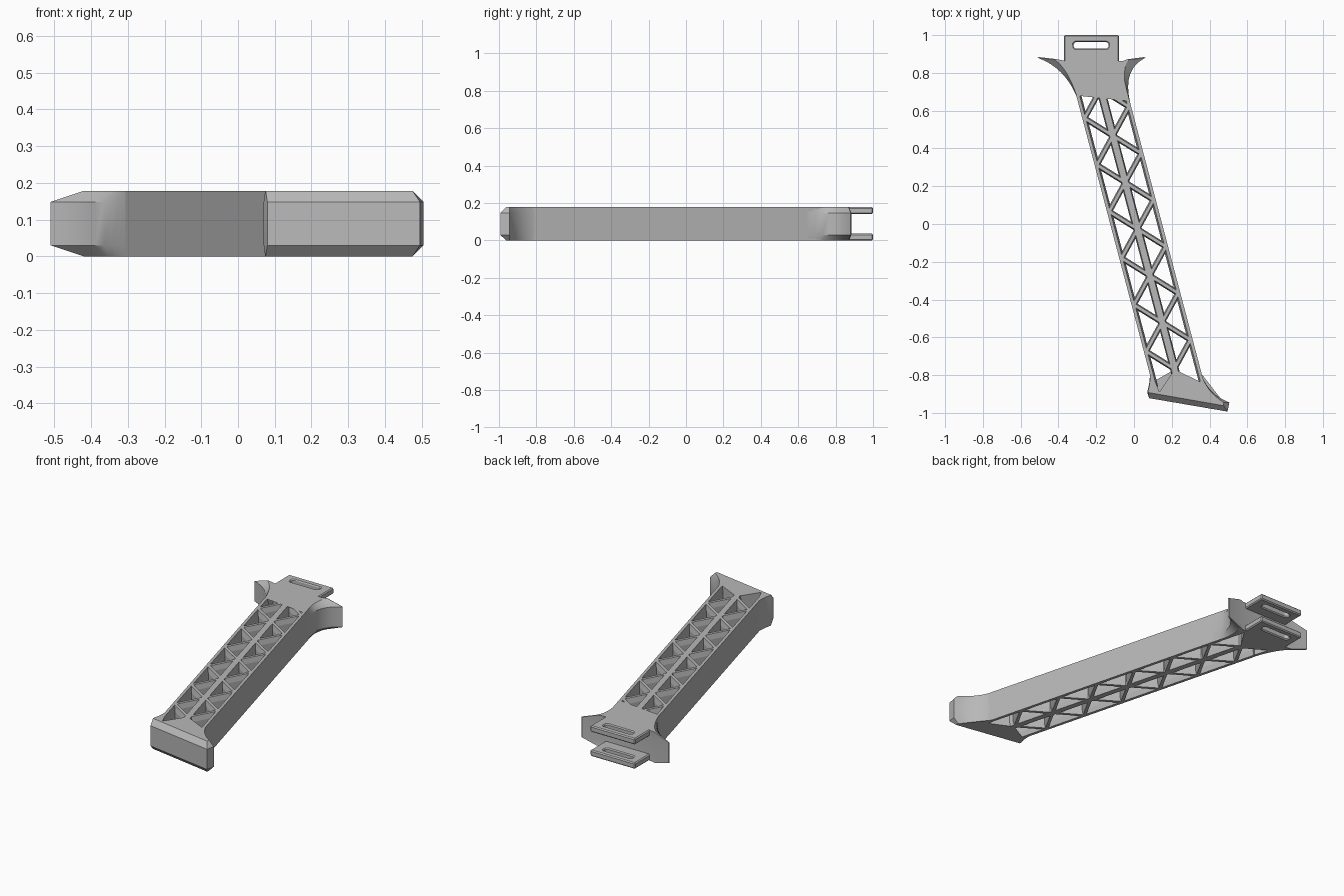
import bpy, bmesh, math
from mathutils import Vector

if "Cube" in bpy.data.objects:
    bpy.data.objects.remove(bpy.data.objects["Cube"])

HEIGHT, CHAMFER = 0.178, 0.03
START = Vector((-0.177, 0.714))          # first spine joint
ALONG = Vector((0.2553, -0.9669))        # direction of the slanted arm
ACROSS = Vector((0.9669, 0.2553))
BAY, BAYS, HALF = 0.2553, 6, 0.133

grey = bpy.data.materials.new("plain_grey")
grey.use_nodes = True
grey.diffuse_color = (0.48, 0.48, 0.48, 1)
grey.node_tree.nodes["Principled BSDF"].inputs["Base Color"].default_value = (0.48, 0.48, 0.48, 1)


def finish(bm, name):
    bmesh.ops.recalc_face_normals(bm, faces=bm.faces)
    mesh = bpy.data.meshes.new(name)
    bm.to_mesh(mesh)
    bm.free()
    mesh.materials.append(grey)
    obj = bpy.data.objects.new(name, mesh)
    bpy.context.collection.objects.link(obj)
    return obj


def loft(bm, middle, cap):
    """Upright prism whose top and bottom rims narrow from middle to cap."""
    layers = ((cap, 0), (middle, CHAMFER), (middle, HEIGHT - CHAMFER), (cap, HEIGHT))
    rings = [[bm.verts.new((p[0], p[1], z)) for p in pts] for pts, z in layers]
    n = len(middle)
    for low, high in zip(rings, rings[1:]):
        for i in range(n):
            j = (i + 1) % n
            bm.faces.new((low[i], low[j], high[j], high[i]))
    caps = [bm.faces.new(rings[0][::-1]), bm.faces.new(rings[-1])]
    bmesh.ops.triangulate(bm, faces=caps)


def arm(s, t):
    return START + ALONG * s + ACROSS * t


def bar(bm, p, q, wide, narrow):
    side = (q - p).normalized().orthogonal() / 2
    def rim(w):
        return [p + side * w, q + side * w, q - side * w, p - side * w]
    loft(bm, rim(wide), rim(narrow))


def curve(a, b, c, n=8):
    """Quadratic curve from a to c, pulled towards b."""
    a, b, c = Vector(a), Vector(b), Vector(c)
    return [a * (1 - t) ** 2 + b * 2 * t * (1 - t) + c * t * t
            for t in (i / n for i in range(n + 1))]


def smooth(obj):
    bpy.ops.object.select_all(action='DESELECT')
    obj.select_set(True)
    bpy.context.view_layer.objects.active = obj
    bpy.ops.object.shade_smooth_by_angle(angle=math.radians(25))


# Side walls, flat outside and chamfered inside
for name, sign, first, last in (("right_wall", -1, 0.0, 1.6), ("left_wall", 1, -0.06, 1.655)):
    bm = bmesh.new()
    def strip(inner):
        return [arm(first, sign * HALF), arm(last, sign * HALF),
                arm(last, sign * inner), arm(first, sign * inner)]
    loft(bm, strip(HALF - 0.026), strip(HALF - 0.017))
    finish(bm, name)

# Central spine
bm = bmesh.new()
bar(bm, arm(-0.05, 0), arm(BAY * BAYS + 0.05, 0), 0.046, 0.034)
finish(bm, "spine")

# Zigzag bracing on both sides of the spine
for name, sign in (("right_bracing", -1), ("left_bracing", 1)):
    bm = bmesh.new()
    for i in range(BAYS):
        outer = arm((i + 0.5) * BAY, sign * (HALF - 0.012))
        for end in (i, i + 1):
            bar(bm, arm(end * BAY, 0), outer, 0.03, 0.017)
    finish(bm, name)

# Head block with two swept horns
inside = [(-0.29, 0.69), (-0.315, 0.775), (-0.18, 0.695), (-0.09, 0.84), (-0.05, 0.69)]
middle = (curve((-0.51, 0.88), (-0.37, 0.83), (-0.306, 0.68)) + inside
          + curve((-0.022, 0.65), (-0.06, 0.82), (0.06, 0.88))
          + [(0.055, 0.884), (-0.06, 0.862), (-0.36, 0.862), (-0.505, 0.884)])
cap = (curve((-0.42, 0.87), (-0.35, 0.82), (-0.304, 0.68)) + inside
       + curve((-0.024, 0.65), (-0.075, 0.80), (-0.03, 0.869))
       + [(-0.035, 0.872), (-0.06, 0.862), (-0.36, 0.862), (-0.41, 0.873)])
bm = bmesh.new()
loft(bm, middle, cap)
smooth(finish(bm, "head_block"))

# Foot block with a flared toe
inside = [(0.35, -0.835), (0.215, -0.77), (0.135, -0.89), (0.11, -0.83)]
middle = (curve((0.355, -0.79), (0.39, -0.9), (0.505, -0.945)) + [(0.495, -0.993), (0.08, -0.922)]
          + curve((0.07, -0.89), (0.085, -0.84), (0.084, -0.79), 4) + inside[::-1])
cap = (curve((0.355, -0.79), (0.385, -0.89), (0.475, -0.945)) + [(0.475, -0.962), (0.075, -0.892)]
       + curve((0.074, -0.885), (0.087, -0.84), (0.085, -0.79), 4) + inside[::-1])
bm = bmesh.new()
loft(bm, middle, cap)
smooth(finish(bm, "foot_block"))

# Slotted strap tabs, one at the top and one at the bottom
X0, X1, Y0, Y1, THICK = -0.37, -0.08, 0.85, 1.0, 0.036
outline = [(X0, Y0), (X1, Y0), (X1, Y1), (X0, Y1)]
slot = []
for cx, turn in ((-0.152, -math.pi / 2), (-0.302, math.pi / 2)):
    for k in range(9):
        a = turn + math.pi * k / 8
        slot.append((cx + 0.018 * math.cos(a), 0.946 + 0.018 * math.sin(a)))
for name, z in (("lower_tab", 0), ("upper_tab", HEIGHT - THICK)):
    bm = bmesh.new()
    for loop in (outline, slot):
        verts = [bm.verts.new((x, y, z)) for x, y in loop]
        for i, v in enumerate(verts):
            bm.edges.new((v, verts[(i + 1) % len(verts)]))
    bmesh.ops.triangle_fill(bm, edges=bm.edges[:], use_beauty=True)
    grown = bmesh.ops.extrude_face_region(bm, geom=bm.faces[:], use_keep_orig=True)
    top = [g for g in grown["geom"] if isinstance(g, bmesh.types.BMVert)]
    bmesh.ops.translate(bm, verts=top, vec=(0, 0, THICK))
    tab = finish(bm, name)
    bevel = tab.modifiers.new("edge_bevel", 'BEVEL')
    bevel.width, bevel.segments, bevel.limit_method = 0.006, 1, 'ANGLE'
    bevel.angle_limit = math.radians(50)
